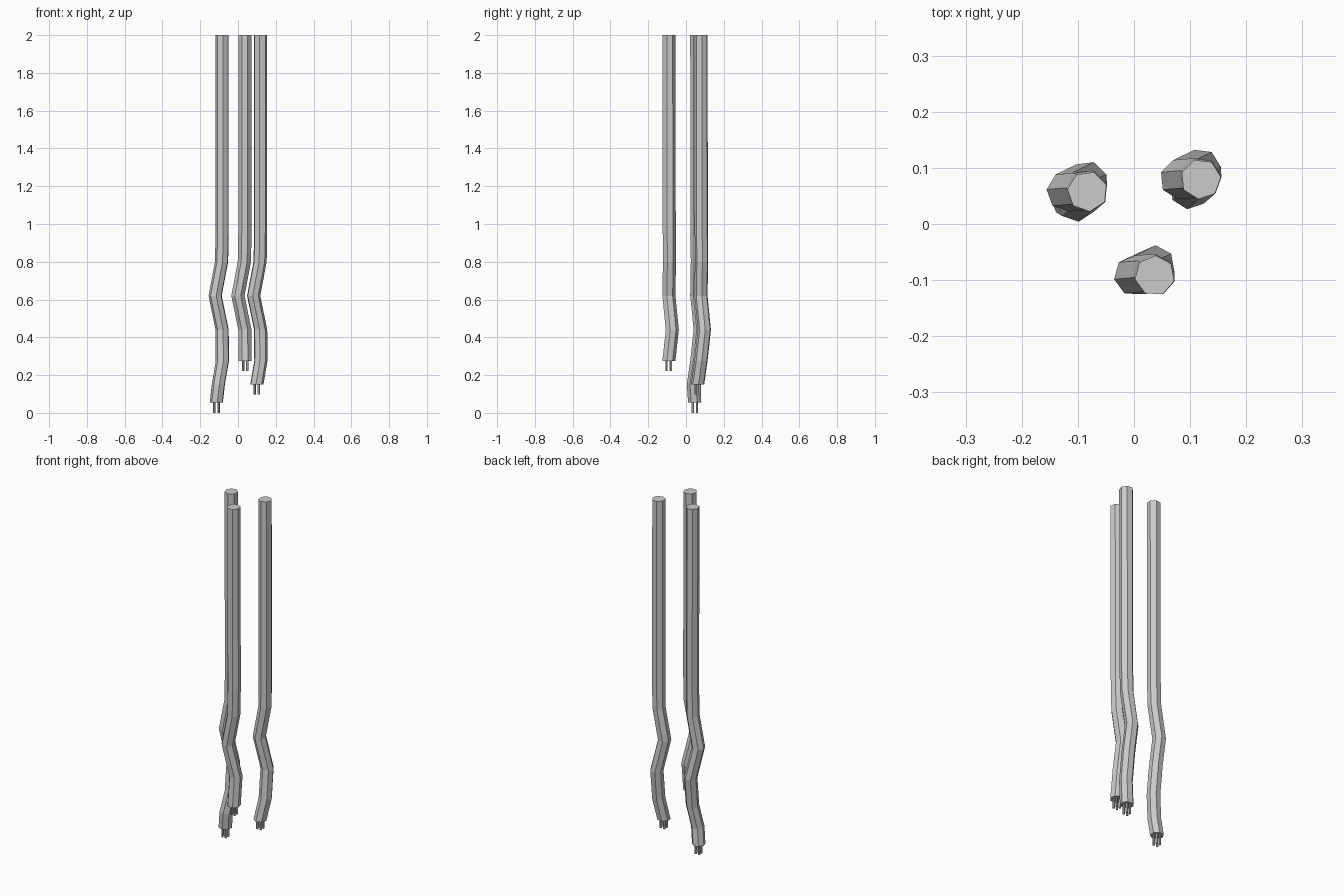
import bpy, bmesh
from math import cos, sin, radians, tau

if "Cube" in bpy.data.objects:
    bpy.data.objects.remove(bpy.data.objects["Cube"])

R = 0.036
SIDES = 7
# shared centre line of the hanging cables: z, x offset, y offset
PATH = [(2.0, 0, 0), (0.95, 0, 0.002), (0.8, -0.003, 0.003), (0.62, -0.037, 0),
        (0.44, 0.0, 0.018), (0.275, 0.001, 0.0), (0.15, -0.02, -0.018), (0.055, -0.031, -0.011)]


def loft(name, centres, radius, sides, start):
    """Closed tube with horizontal rings at each centre."""
    bm = bmesh.new()
    rings = []
    for x, y, z in centres:
        rings.append([bm.verts.new((x + radius * cos(start + tau * i / sides),
                                    y + radius * sin(start + tau * i / sides), z))
                      for i in range(sides)])
    for a, b in zip(rings, rings[1:]):
        for i in range(sides):
            j = (i + 1) % sides
            bm.faces.new((a[i], a[j], b[j], b[i]))
    bm.faces.new(rings[0])
    bm.faces.new(rings[-1])
    bmesh.ops.recalc_face_normals(bm, faces=bm.faces)
    mesh = bpy.data.meshes.new(name)
    bm.to_mesh(mesh)
    bm.free()
    obj = bpy.data.objects.new(name, mesh)
    bpy.context.collection.objects.link(obj)
    return obj


def cable(label, x, y, points, turn):
    # outer sheath, cut off at its last path point
    centres = [(x + dx, y + dy, z) for z, dx, dy in PATH[:points]]
    loft(f"cable_sheath_{label}", centres, R, SIDES, radians(turn))
    # four bare wires sticking out of the cut end
    cx, cy, cz = centres[-1]
    for n, (sx, sy) in enumerate([(-1, -1), (1, -1), (1, 1), (-1, 1)], 1):
        wx, wy = cx + sx * 0.011, cy + sy * 0.011
        loft(f"bare_wire_{label}_{n}", [(wx, wy, cz + 0.005), (wx, wy, cz - 0.052 if points < 8 else 0.0)],
             0.0065, 6, 0)


cable("left", -0.083, 0.058, 8, 20)
cable("right", 0.119, 0.080, 7, 6)
cable("front", 0.037, -0.092, 6, 36)
